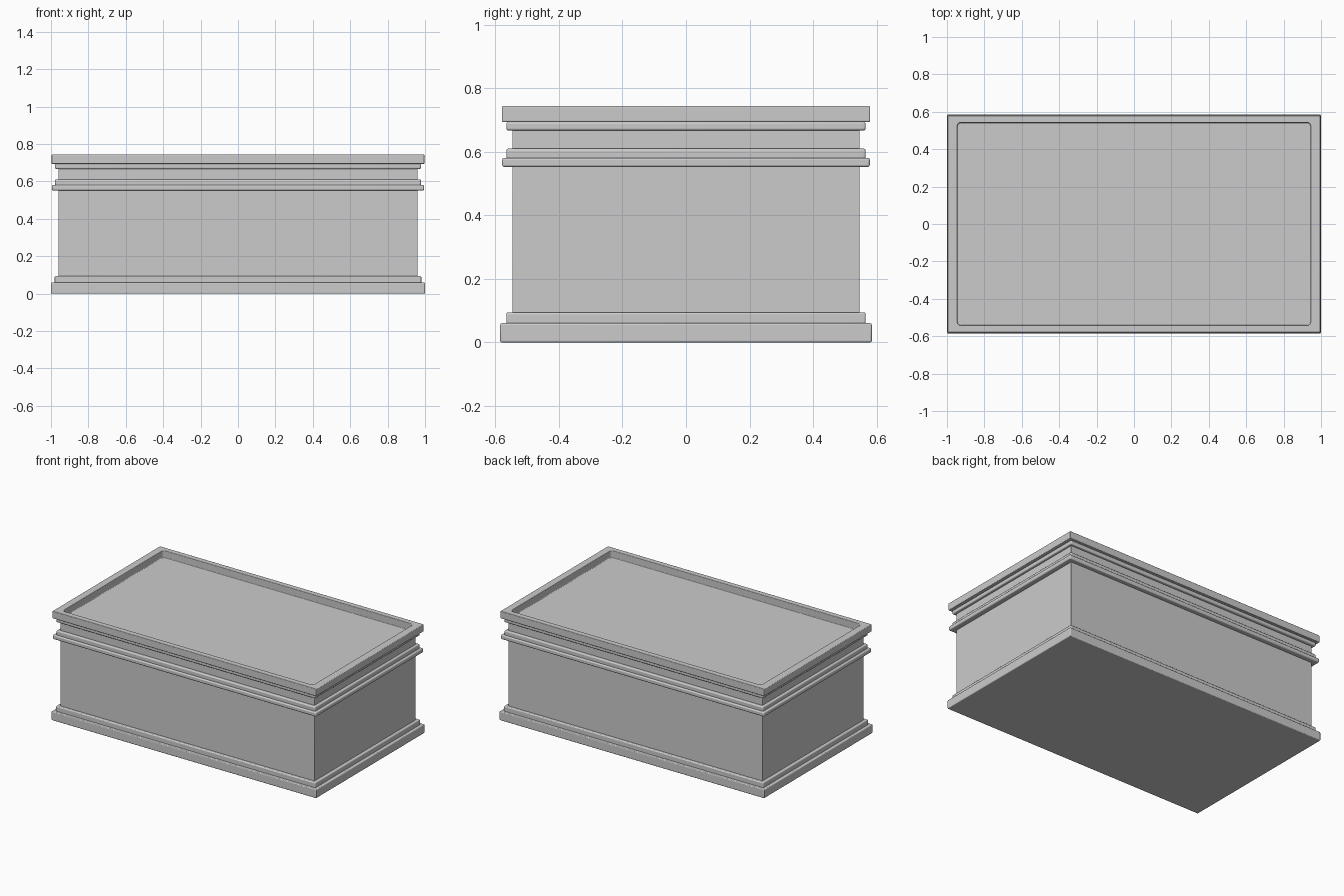
import bpy, bmesh

if "Cube" in bpy.data.objects:
    bpy.data.objects.remove(bpy.data.objects["Cube"])


def slab(name, hx, hy, z0, z1, bevel=0.005, recess=None):
    """Softly bevelled box; recess = (half x, half y, floor z) sinks a tray into the top."""
    bm = bmesh.new()
    bmesh.ops.create_cube(bm, size=2)
    for v in bm.verts:
        v.co = (v.co.x * hx, v.co.y * hy, z1 if v.co.z > 0 else z0)
    if recess:
        rx, ry, floor = recess
        top = max(bm.faces, key=lambda f: f.calc_center_median().z)
        bmesh.ops.inset_region(bm, faces=[top], thickness=0.03)
        for v in top.verts:
            v.co.x = rx if v.co.x > 0 else -rx
            v.co.y = ry if v.co.y > 0 else -ry
        bottom = bmesh.ops.extrude_discrete_faces(bm, faces=[top])["faces"][0]
        for v in bottom.verts:
            v.co.z = floor
        # round the tray's upright corners
        uprights = [e for v in bottom.verts for e in v.link_edges if e not in bottom.edges[:]]
        bmesh.ops.bevel(bm, geom=uprights, offset=0.02, segments=4, profile=0.5,
                        affect='EDGES')
    bmesh.ops.recalc_face_normals(bm, faces=bm.faces)
    mesh = bpy.data.meshes.new(name)
    bm.to_mesh(mesh)
    bm.free()
    ob = bpy.data.objects.new(name, mesh)
    bpy.context.collection.objects.link(ob)
    mod = ob.modifiers.new("soft_edges", 'BEVEL')
    mod.width = bevel
    mod.segments = 3
    mod.limit_method = 'ANGLE'
    mod.angle_limit = 0.8
    bpy.ops.object.select_all(action='DESELECT')
    ob.select_set(True)
    bpy.context.view_layer.objects.active = ob
    bpy.ops.object.shade_smooth_by_angle(angle=0.6)
    return ob


# Core and stepped base
slab("body", 0.96, 0.547, 0.03, 0.69, 0.003)
slab("base_plinth", 1.0, 0.585, 0.0, 0.06)
slab("base_step", 0.98, 0.566, 0.05, 0.094, 0.006)

# Belt moulding around the upper body
slab("belt_lower", 0.995, 0.579, 0.552, 0.581, 0.007)
slab("belt_upper", 0.978, 0.566, 0.575, 0.61, 0.007)

# Cornice with raised rim around the sunken top
slab("cornice_step", 0.978, 0.566, 0.667, 0.694, 0.007)
slab("top_rim", 0.996, 0.58, 0.694, 0.744, 0.004, recess=(0.945, 0.542, 0.697))
